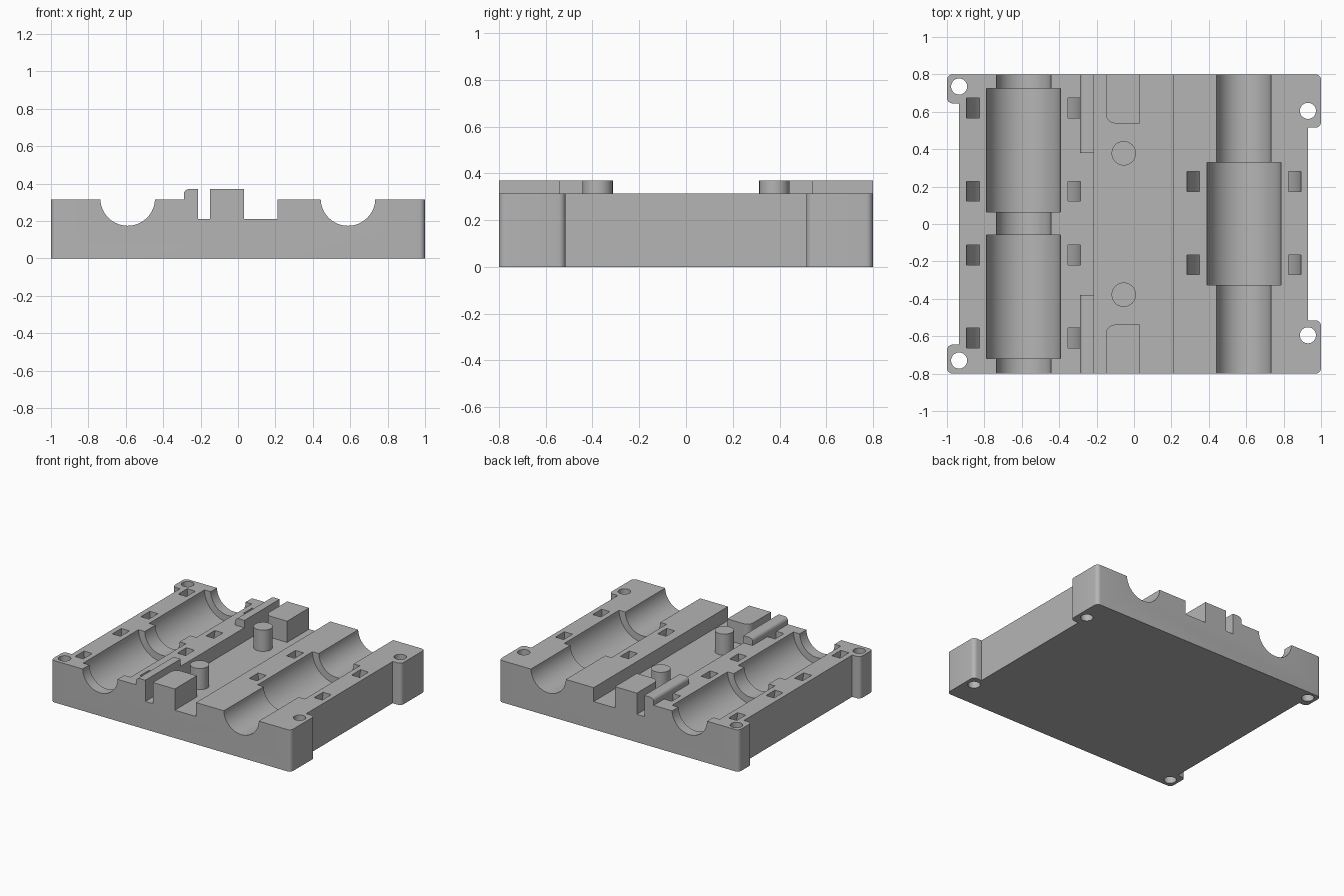
import bpy, bmesh
from math import sin, cos, pi
from mathutils import Vector

if "Cube" in bpy.data.objects:
    bpy.data.objects.remove(bpy.data.objects["Cube"], do_unlink=True)

TOP, RAISED, FLOOR = 0.315, 0.37, 0.21   # deck, raised parts, channel floor
HALF = 0.8                               # half depth

grey = bpy.data.materials.new("plain grey")
grey.use_nodes = True
grey.diffuse_color = (0.46, 0.46, 0.46, 1)
grey.node_tree.nodes["Principled BSDF"].inputs["Base Color"].default_value = grey.diffuse_color


def arc(cx, cy, r, start, end, n):
    return [(cx + r * cos(start + (end - start) * i / n),
             cy + r * sin(start + (end - start) * i / n)) for i in range(n + 1)]


def circle(cx, cy, r, n=64):
    return arc(cx, cy, r, 0, 2 * pi, n)[:-1]


def rect(x0, x1, y0, y1):
    return [(x0, y0), (x1, y0), (x1, y1), (x0, y1)]


def prism(name, outline, axis, lo, hi):
    """Extrude a closed outline along z, or an x-z outline along y."""
    place = (lambda u, v, w: (u, v, w)) if axis == "z" else (lambda u, v, w: (u, w, v))
    bm = bmesh.new()
    face = bm.faces.new([bm.verts.new(place(u, v, lo)) for u, v in outline])
    ext = bmesh.ops.extrude_face_region(bm, geom=[face])
    verts = [g for g in ext["geom"] if isinstance(g, bmesh.types.BMVert)]
    bmesh.ops.translate(bm, verts=verts, vec=Vector(place(0, 0, hi - lo)))
    bmesh.ops.recalc_face_normals(bm, faces=bm.faces)
    mesh = bpy.data.meshes.new(name)
    bm.to_mesh(mesh)
    bm.free()
    mesh.materials.append(grey)
    ob = bpy.data.objects.new(name, mesh)
    bpy.context.collection.objects.link(ob)
    return ob


def activate(ob):
    bpy.ops.object.select_all(action="DESELECT")
    ob.select_set(True)
    bpy.context.view_layer.objects.active = ob


def cut(target, cutter):
    cutter.hide_render = True
    mod = target.modifiers.new("cut", "BOOLEAN")
    mod.operation, mod.solver, mod.object = "DIFFERENCE", "EXACT", cutter
    activate(target)
    bpy.ops.object.modifier_apply(modifier=mod.name)
    bpy.data.objects.remove(cutter, do_unlink=True)


# Base plate outline: waisted sides leave four rounded mounting ears
R = 0.03
outline = []
for sx, sy, waist, ear in ((1, 1, 0.93, 0.515), (-1, 1, 0.935, 0.645),
                           (-1, -1, 0.935, 0.645), (1, -1, 0.93, 0.515)):
    corner = [(waist, ear)] + arc(1 - R, ear + R, R, -pi / 2, 0, 6) \
        + arc(1 - R, HALF - R, R, 0, pi / 2, 6)
    corner = [(sx * x, sy * y) for x, y in corner]
    outline += corner if sx * sy > 0 else corner[::-1]
base = prism("base_plate", outline, "z", 0, TOP)

# Central channel
cut(base, prism("channel_cutter", rect(-0.213, 0.21, FLOOR, 0.5), "y", -1, 1))

# Rod grooves, bearing pockets and the curved tie tunnels beneath them
AXIS_Z = 0.32
sides = ((-0.59, ((0.065, 0.725), (-0.72, -0.06)), (0.62, 0.175, -0.165, -0.61)),
         (0.588, ((-0.325, 0.33),), (0.227, -0.218)))
for cx, pockets, ties in sides:
    cut(base, prism("groove_cutter", circle(cx, AXIS_Z, 0.146), "y", -1, 1))
    for lo, hi in pockets:
        cut(base, prism("pocket_cutter", circle(cx, AXIS_Z, 0.198), "y", lo, hi))
    ring = arc(cx, TOP, 0.305, pi, 2 * pi, 48) + [(cx + 0.305, 0.5), (cx + 0.237, 0.5)] \
        + arc(cx, TOP, 0.237, 2 * pi, pi, 48) + [(cx - 0.237, 0.5), (cx - 0.305, 0.5)]
    for y in ties:
        cut(base, prism("tie_cutter", ring, "y", y - 0.053, y + 0.053))

# Mounting holes
for x, y in ((-0.935, 0.735), (-0.935, -0.73), (0.93, 0.605), (0.93, -0.595)):
    cut(base, prism("hole_cutter", circle(x, y, 0.043, 40), "z", -0.1, 0.5))

# Raised rails, blocks and pegs, mirrored front to back
parts = [base]
rail = [(-0.213, TOP), (-0.213, RAISED)] \
    + arc(-0.262, RAISED - 0.028, 0.028, pi / 2, pi, 8) + [(-0.29, TOP)]
for s, end in ((-1, "front"), (1, "back")):
    parts.append(prism(end + "_rail", rail, "y", *sorted((s * 0.38, s * HALF))))
    block = [(0.033, HALF), (0.033, 0.538)] \
        + arc(-0.1, 0.588, 0.05, -pi / 2, -pi, 10) + [(-0.15, HALF)]
    parts.append(prism(end + "_block", [(x, s * y) for x, y in block], "z", FLOOR, RAISED))
    parts.append(prism(end + "_peg", circle(-0.055, s * 0.378, 0.065, 48), "z", FLOOR, RAISED))

for ob in parts:
    activate(ob)
    bpy.ops.object.shade_smooth_by_angle(angle=pi / 6)
